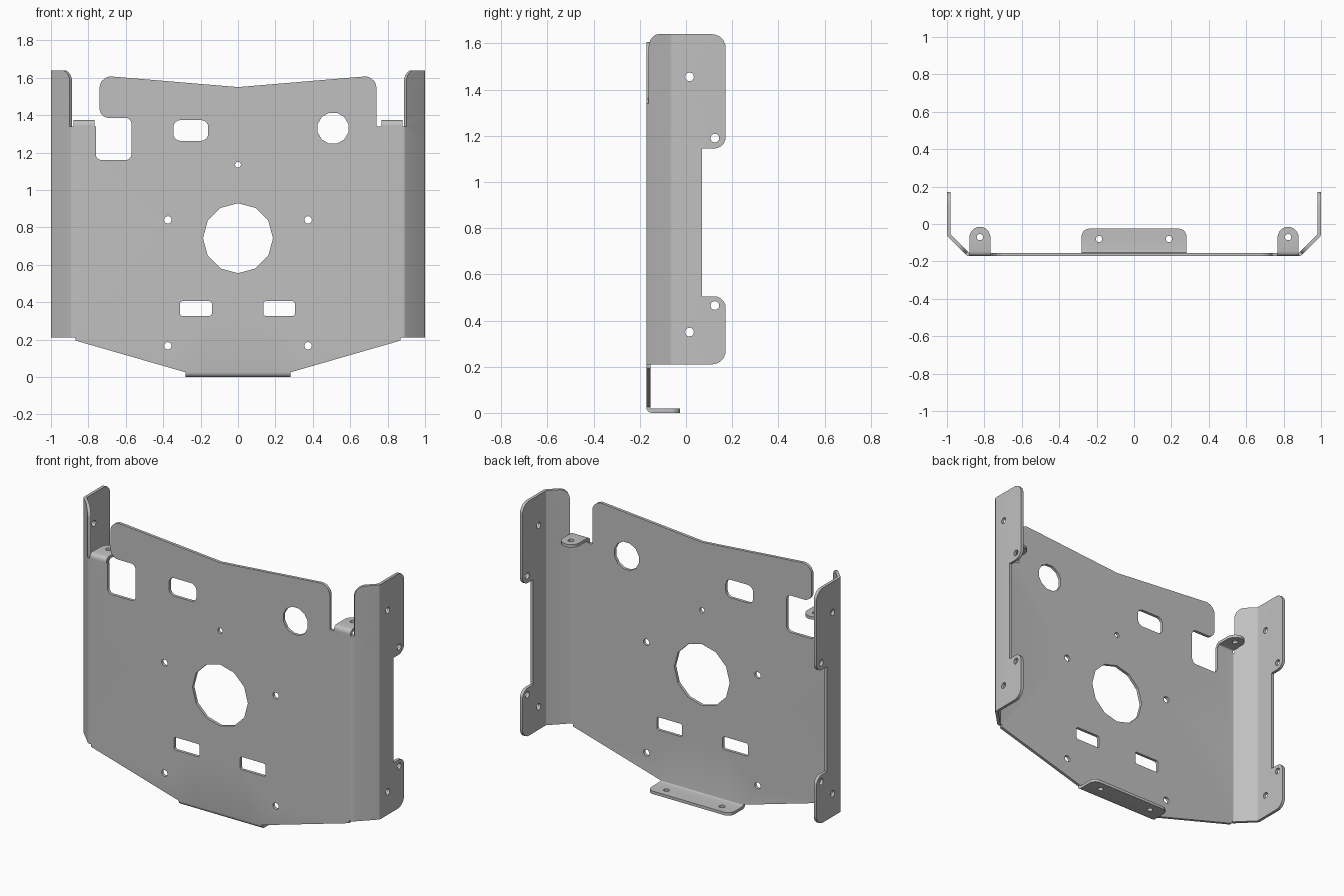
import bpy, bmesh
from math import pi, sin, cos, tan, sqrt, radians
from mathutils import Vector

cube = bpy.data.objects.get("Cube")
if cube:
    bpy.data.objects.remove(cube)

# Sheet metal sizes
THICK, R = 0.018, 0.025          # sheet thickness, outer bend radius
FRONT = -0.172                   # y of the front face
CORNER = 0.89                    # x where the wings start to angle back
SET = R * tan(pi / 8)
WING = CORNER - SET              # first 45 degree bend
SIDE = WING + R * pi / 4 + (1 - CORNER) * sqrt(2) - 2 * SET   # second bend
TAB = 1.373 - R                  # tab bend
TAB_IN = 0.768
FOOT_W = 0.28


def side_u(y):
    """Flat pattern position of a depth on the side flange."""
    return SIDE + R * pi / 4 + y - (FRONT + 1 - CORNER + SET)


def folded(y):
    """Flat length past a right-angle bend that reaches depth y."""
    return R * pi / 2 + y - FRONT - R


def rounded(points, steps=5):
    """Outline with filleted corners; a third value is the corner radius."""
    out = []
    for i, p in enumerate(points):
        c = Vector(p[:2])
        if len(p) < 3:
            out.append(c)
            continue
        a = (Vector(points[i - 1][:2]) - c).normalized()
        b = (Vector(points[(i + 1) % len(points)][:2]) - c).normalized()
        half = a.angle(b) / 2
        centre = c + (a + b).normalized() * p[2] / sin(half)
        s = c + a * p[2] / tan(half) - centre
        e = c + b * p[2] / tan(half) - centre
        out += [centre + s.lerp(e, k / steps).normalized() * p[2]
                for k in range(steps + 1)]
    return out


def circle(x, z, r, turn=0.0, n=12):
    return [Vector((x + r * cos(turn + 2 * pi * k / n),
                    z + r * sin(turn + 2 * pi * k / n))) for k in range(n)]


def slot(x0, x1, z0, z1, r):
    return rounded([(x0, z0, r), (x1, z0, r), (x1, z1, r), (x0, z1, r)], 4)


# Half outline: foot, sloped edge, side flange with two lobes, wing top, tab
lobe, waist = side_u(0.172), side_u(0.07)
tip = TAB + folded(-0.015)
half = [(FOOT_W, R - folded(-0.025), 0.04), (FOOT_W, R),
        (0.87, 0.195), (0.87, 0.21),
        (lobe, 0.21, 0.06), (lobe, 0.505, 0.05), (waist, 0.505),
        (waist, 1.145), (lobe, 1.145, 0.05), (lobe, 1.64, 0.06),
        (0.903, 1.64, 0.06), (0.903, 1.34), (WING, 1.34),
        (WING, tip, 0.055), (TAB_IN, tip, 0.055), (TAB_IN, 1.34)]
crown = (0.74, 1.612, 0.06)
right_half = half + [(0.74, 1.34), crown]
left_half = half + [(0.76, 1.34), (0.76, 1.16, 0.03), (0.57, 1.16, 0.03),
                    (0.57, 1.385, 0.03), (0.74, 1.385, 0.05), crown]
outline = right_half + [(0, 1.55)] + [(-p[0], *p[1:]) for p in reversed(left_half)]

# Cut-outs
loops = [rounded(outline),
         circle(0, 0.742, 0.187),
         circle(0.508, 1.33, 0.085, pi / 12),
         circle(0, 1.135, 0.016),
         slot(-0.345, -0.16, 1.263, 1.373, 0.035),
         slot(-0.31, -0.14, 0.327, 0.405, 0.012),
         slot(0.135, 0.305, 0.327, 0.405, 0.012)]
for s in (-1, 1):
    loops += [circle(s * 0.375, z, 0.02) for z in (0.167, 0.84)]
    loops += [circle(s * side_u(y), z, 0.019)
              for y, z in ((0.015, 1.455), (0.125, 1.19), (0.125, 0.465), (0.015, 0.35))]
    loops.append(circle(s * 0.824, TAB + folded(-0.07), 0.017))
    loops.append(circle(s * 0.187, R - folded(-0.08), 0.017))

# Flat pattern
bm = bmesh.new()
edges = []
for loop in loops:
    vs = [bm.verts.new((p.x, p.y, 0)) for p in loop]
    edges += [bm.edges.new((v, vs[i - 1])) for i, v in enumerate(vs)]
bmesh.ops.triangle_fill(bm, use_beauty=True, use_dissolve=False, edges=edges)


def score(axis, start, angle, sign=1, n=4):
    """Cut the lines a bend needs."""
    for k in range(n + 1):
        co, no = Vector((0, 0, 0)), Vector((0, 0, 0))
        co[axis] = sign * (start + R * angle * k / n)
        no[axis] = 1
        bmesh.ops.bisect_plane(bm, geom=bm.verts[:] + bm.edges[:] + bm.faces[:],
                               dist=1e-5, plane_co=co, plane_no=no)


for s in (-1, 1):
    score(0, WING, pi / 4, s)
    score(0, SIDE, pi / 4, s)
score(1, TAB, pi / 2)
score(1, -R, pi / 2, -1)

# Thicken
ext = bmesh.ops.extrude_face_region(bm, geom=bm.faces[:], use_keep_orig=True)
for v in ext["geom"]:
    if isinstance(v, bmesh.types.BMVert):
        v.co.z = THICK


def bend(t, w, start, angle):
    """Fold distance t and depth w around a bend."""
    if t <= start:
        return t, w
    a = min((t - start) / R, angle)
    rest = t - start - R * a
    return (start + (R - w) * sin(a) + rest * cos(a),
            R - (R - w) * cos(a) + rest * sin(a))


# Fold tabs, foot and wings
for v in bm.verts:
    u, z, w = v.co
    x = abs(u)
    if z > TAB and TAB_IN - 0.001 < x < WING + 0.001:
        z, w = bend(z, w, TAB, pi / 2)
    elif z < R and x < FOOT_W + 0.001:
        z, w = bend(-z, w, -R, pi / 2)
        z = -z
    else:
        x, w = bend(x, w, SIDE, pi / 4)
        x, w = bend(x, w, WING, pi / 4)
    v.co = (x if u >= 0 else -x, FRONT + w, z)
bmesh.ops.recalc_face_normals(bm, faces=bm.faces[:])

mesh = bpy.data.meshes.new("folded_bracket_plate")
bm.to_mesh(mesh)
bm.free()

# Material
steel = bpy.data.materials.new("steel_grey")
steel.use_nodes = True
colour = (0.53, 0.53, 0.53, 1)
steel.diffuse_color = colour
steel.node_tree.nodes["Principled BSDF"].inputs["Base Color"].default_value = colour
mesh.materials.append(steel)

plate = bpy.data.objects.new("folded_bracket_plate", mesh)
bpy.context.collection.objects.link(plate)
bpy.ops.object.select_all(action="DESELECT")
plate.select_set(True)
bpy.context.view_layer.objects.active = plate
bpy.ops.object.shade_smooth_by_angle(angle=radians(25))
